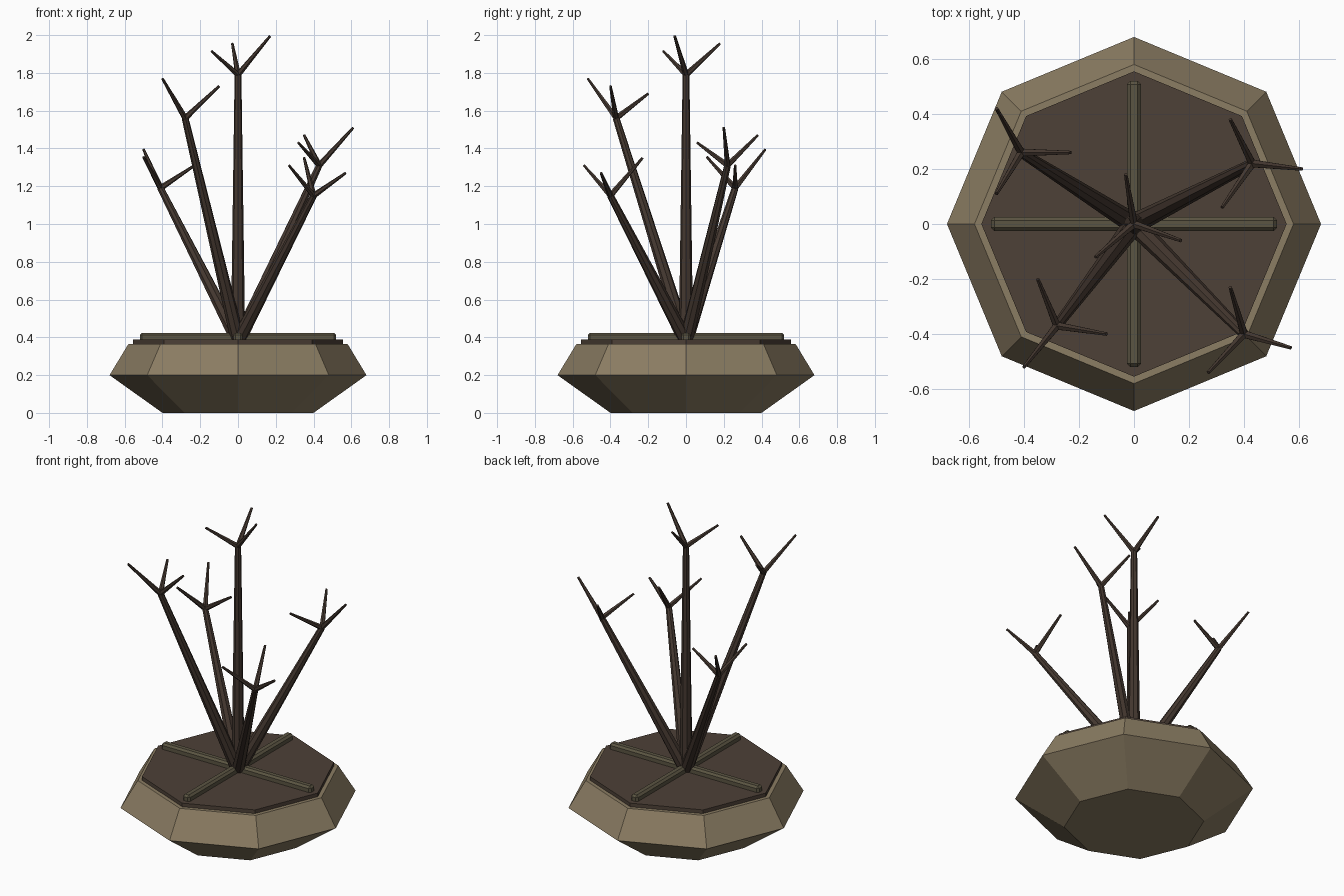
import bpy, bmesh, math
from mathutils import Vector

if "Cube" in bpy.data.objects:
    bpy.data.objects.remove(bpy.data.objects["Cube"])


def material(name, rgb):
    m = bpy.data.materials.new(name)
    m.diffuse_color = (*rgb, 1)
    m.use_nodes = True
    m.node_tree.nodes["Principled BSDF"].inputs["Base Color"].default_value = m.diffuse_color
    return m


CLAY = material("clay", (0.26, 0.205, 0.125))
SOIL = material("soil", (0.075, 0.052, 0.038))
SLAT = material("slat", (0.105, 0.09, 0.055))
BARK = material("bark", (0.058, 0.039, 0.029))


def finish(name, bm, mat):
    bmesh.ops.recalc_face_normals(bm, faces=bm.faces)
    me = bpy.data.meshes.new(name)
    bm.to_mesh(me)
    bm.free()
    me.materials.append(mat)
    ob = bpy.data.objects.new(name, me)
    bpy.context.collection.objects.link(ob)
    return ob


def octagon_solid(name, profile, mat):
    """Closed eight-sided solid through (radius, z) rings."""
    bm = bmesh.new()
    rings = [[bm.verts.new((r * math.cos(i * math.pi / 4), r * math.sin(i * math.pi / 4), z))
              for i in range(8)] for r, z in profile]
    for a, b in zip(rings, rings[1:]):
        for i in range(8):
            j = (i + 1) % 8
            bm.faces.new((a[i], a[j], b[j], b[i]))
    bm.faces.new(rings[0])
    bm.faces.new(rings[-1])
    return finish(name, bm, mat)


def add_limb(bm, a, b, r1, r2, sides):
    """Tapered rod from a to b."""
    a, b = Vector(a), Vector(b)
    d = b - a
    res = bmesh.ops.create_cone(bm, cap_ends=True, segments=sides,
                                radius1=r1, radius2=r2, depth=d.length)
    q = d.to_track_quat('Z', 'Y')
    for v in res["verts"]:
        v.co = q @ v.co + (a + b) / 2


# Faceted pot and the soil slab on it
octagon_solid("pot", [(0.40, 0), (0.68, 0.20), (0.58, 0.365)], CLAY)
octagon_solid("soil", [(0.555, 0.35), (0.555, 0.388)], SOIL)

# Crossed slats with chamfered edges
for name, size in (("slat_across", (1.04, 0.05, 0.05)), ("slat_deep", (0.05, 1.04, 0.05))):
    bm = bmesh.new()
    bmesh.ops.create_cube(bm, size=1)
    for v in bm.verts:
        v.co = Vector([c * s for c, s in zip(v.co, size)]) + Vector((0, 0, 0.399))
    bmesh.ops.bevel(bm, geom=bm.edges[:], offset=0.012, segments=1, affect='EDGES')
    finish(name, bm, SLAT)

# Branches: fork point, then the ends of its three twigs
BRANCHES = [
    ((0, 0, 1.79), [(0.17, -0.06, 1.995), (-0.03, 0.18, 1.955), (-0.14, -0.12, 1.915)]),
    ((-0.41, 0.26, 1.19), [(-0.50, 0.42, 1.395), (-0.23, 0.26, 1.31), (-0.50, 0.11, 1.355)]),
    ((0.43, 0.22, 1.31), [(0.61, 0.20, 1.51), (0.35, 0.38, 1.47), (0.32, 0.06, 1.43)]),
    ((-0.28, -0.37, 1.56), [(-0.40, -0.52, 1.77), (-0.10, -0.40, 1.73), (-0.35, -0.20, 1.69)]),
    ((0.40, -0.40, 1.15), [(0.57, -0.45, 1.27), (0.35, -0.23, 1.35), (0.27, -0.54, 1.31)]),
]
for n, (fork, twigs) in enumerate(BRANCHES, 1):
    bm = bmesh.new()
    add_limb(bm, (0, 0, 0.38), fork, 0.038, 0.018, 8)
    for tip in twigs:
        add_limb(bm, fork, tip, 0.016, 0.007, 6)
    finish(f"branch_{n}", bm, BARK)
